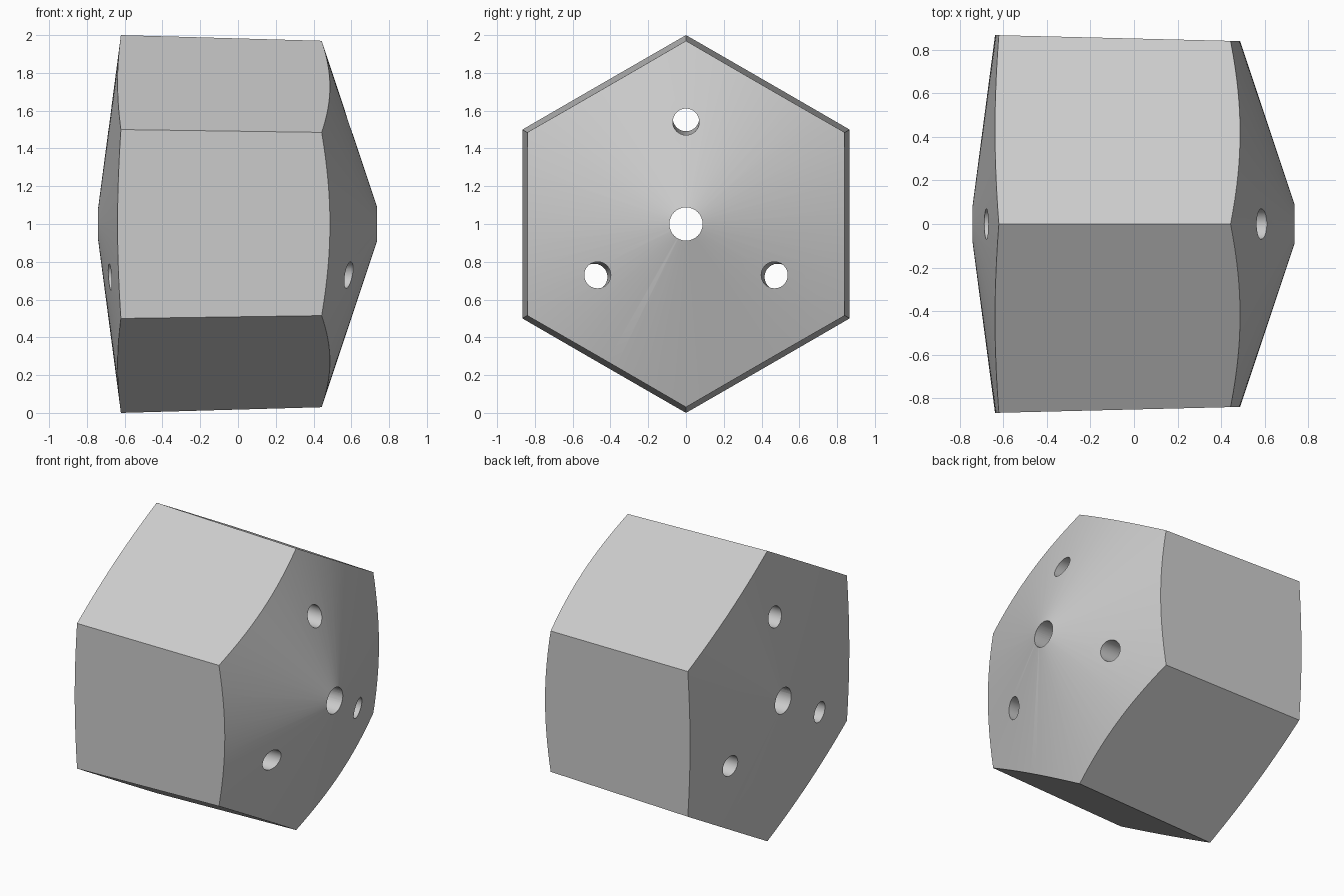
import bpy
import bmesh
from math import sin, cos, pi, radians

cube = bpy.data.objects.get("Cube")
if cube:
    bpy.data.objects.remove(cube, do_unlink=True)

grey = bpy.data.materials.new("light_grey")
grey.use_nodes = True
grey.diffuse_color = (0.6, 0.6, 0.6, 1)
grey.node_tree.nodes["Principled BSDF"].inputs["Base Color"].default_value = (0.6, 0.6, 0.6, 1)


def loft(name, sides, rings):
    """Closed solid along x; each ring is (x, radius, offset from axis, offset angle)."""
    bm = bmesh.new()
    loops = []
    for x, r, off, turn in rings:
        cy, cz = off * sin(turn), 1 + off * cos(turn)
        loops.append([bm.verts.new((x, cy + r * sin(2 * pi * i / sides),
                                    cz + r * cos(2 * pi * i / sides)))
                      for i in range(sides)])
    for a, b in zip(loops, loops[1:]):
        for i in range(sides):
            j = (i + 1) % sides
            bm.faces.new((a[i], a[j], b[j], b[i]))
    bm.faces.new(loops[0])
    bm.faces.new(loops[-1])
    bmesh.ops.recalc_face_normals(bm, faces=bm.faces)
    mesh = bpy.data.meshes.new(name)
    bm.to_mesh(mesh)
    bm.free()
    mesh.materials.append(grey)
    obj = bpy.data.objects.new(name, mesh)
    bpy.context.collection.objects.link(obj)
    return obj


def cut(target, tool, operation):
    """Apply a boolean and discard its tool."""
    tool.hide_render = True
    mod = target.modifiers.new(tool.name, "BOOLEAN")
    mod.operation = operation
    mod.solver = "EXACT"
    mod.object = tool
    bpy.context.view_layer.objects.active = target
    bpy.ops.object.modifier_apply(modifier=mod.name)
    bpy.data.objects.remove(tool, do_unlink=True)


# Tapered hexagonal body
TAPER = 0.0283
hex_radius = lambda x: 1 - TAPER * (x + 0.62)
body = loft("hexagonal_body", 6, [(x, hex_radius(x), 0, 0) for x in (-1, 1)])

# Conical ends: shallow on the left, steep on the right
left_cone = lambda r: -0.7516 + 0.1316 * r
right_cone = lambda r: 0.7663 - 0.3333 * r
ends = loft("conical_ends", 96, [(left_cone(0.02), 0.02, 0, 0), (left_cone(1.5), 1.5, 0, 0),
                                 (right_cone(1.5), 1.5, 0, 0), (right_cone(0.02), 0.02, 0, 0)])
cut(body, ends, "INTERSECT")

# Central bore and three slightly splayed outer bores
cut(body, loft("central_bore", 48, [(-1, 0.088, 0, 0), (1, 0.088, 0, 0)]), "DIFFERENCE")
for k in range(3):
    turn = k * 2 * pi / 3
    bore = loft("outer_bore", 48, [(x, 0.07, 0.56 * hex_radius(x), turn) for x in (-1, 1)])
    cut(body, bore, "DIFFERENCE")

# Smooth cones and bores, crisp edges elsewhere
bpy.ops.object.select_all(action="DESELECT")
body.select_set(True)
bpy.context.view_layer.objects.active = body
bpy.ops.object.shade_smooth_by_angle(angle=radians(30))
